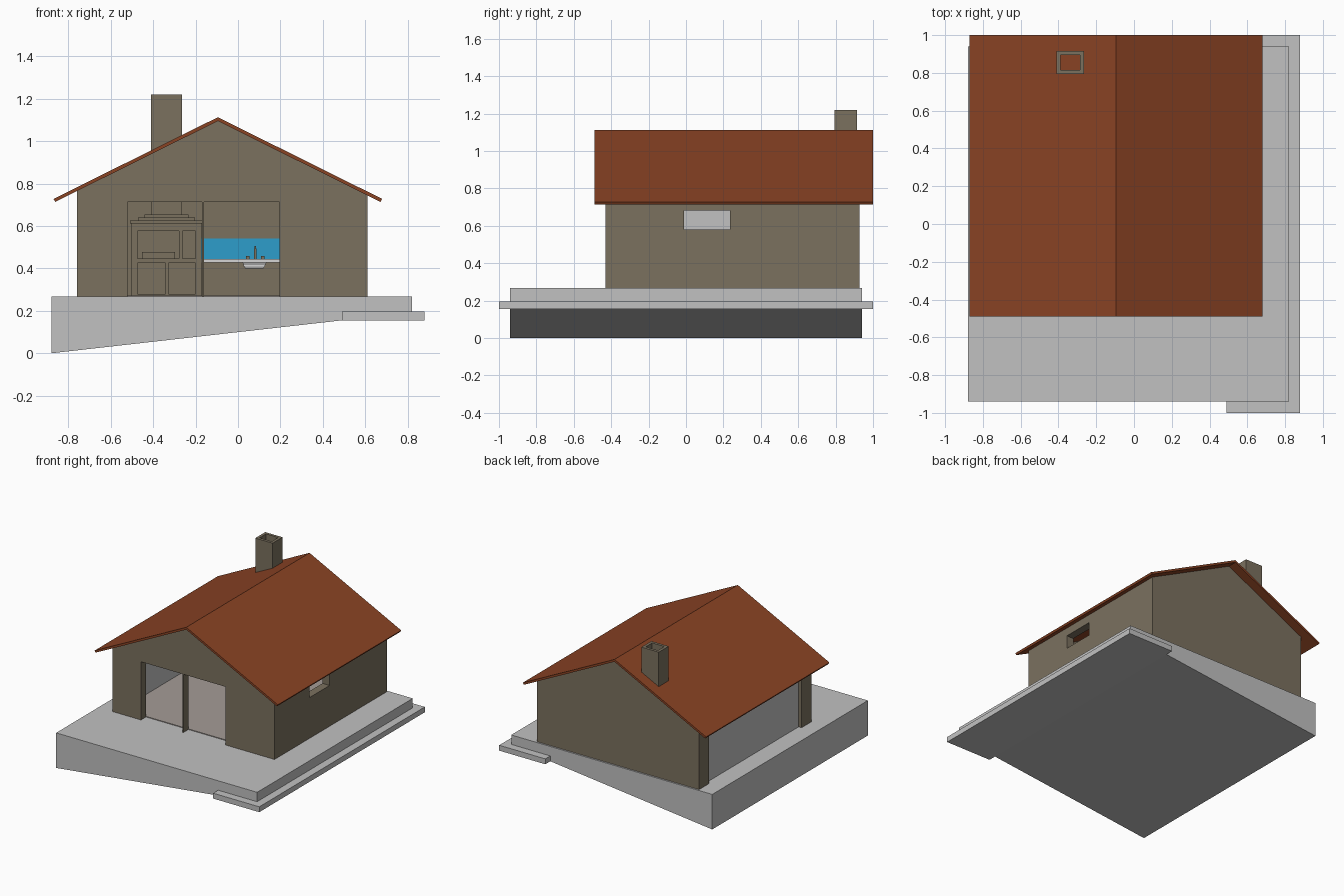
import bpy, bmesh, math
from mathutils import Vector

if "Cube" in bpy.data.objects:
    bpy.data.objects.remove(bpy.data.objects["Cube"])


def material(name, r, g, b):
    lin = [((c / 255 + 0.055) / 1.055) ** 2.4 for c in (r, g, b)]
    m = bpy.data.materials.new(name)
    m.diffuse_color = (*lin, 1)
    m.use_nodes = True
    m.node_tree.nodes["Principled BSDF"].inputs["Base Color"].default_value = m.diffuse_color
    return m


CONCRETE = material("concrete grey", 193, 193, 193)
STONE = material("stone brown", 123, 113, 95)
TILE = material("roof red brown", 138, 67, 36)
FLOOR = material("floor pinkish grey", 165, 156, 151)
BLUE = material("splash blue", 45, 157, 203)
WHITE = material("counter light grey", 214, 214, 214)


def finish(name, bm, mat):
    bmesh.ops.recalc_face_normals(bm, faces=bm.faces)
    me = bpy.data.meshes.new(name)
    bm.to_mesh(me)
    bm.free()
    ob = bpy.data.objects.new(name, me)
    bpy.context.collection.objects.link(ob)
    if mat:
        me.materials.append(mat)
    return ob


def prism(name, pts, lo, hi, axis, mat):
    """Extrude a (horizontal, z) profile along axis x or y."""
    bm = bmesh.new()
    place = (lambda p: (p[0], lo, p[1])) if axis == 'y' else (lambda p: (lo, p[0], p[1]))
    face = bm.faces.new([bm.verts.new(place(p)) for p in pts])
    new = bmesh.ops.extrude_face_region(bm, geom=[face])['geom']
    d = hi - lo
    shift = Vector((0, d, 0)) if axis == 'y' else Vector((d, 0, 0))
    bmesh.ops.translate(bm, vec=shift, verts=[v for v in new if isinstance(v, bmesh.types.BMVert)])
    return finish(name, bm, mat)


def box(name, x, y, z, mat, rim=0, depth=0, taper=1):
    """Box from ranges; optional narrowed base and a recess in the top."""
    bm = bmesh.new()
    bmesh.ops.create_cube(bm, size=1)
    for v in bm.verts:
        k = taper if v.co.z < 0 else 1
        v.co = [sum(r) / 2 + c * (r[1] - r[0]) * s
                for r, c, s in zip((x, y, z), v.co, (k, k, 1))]
    if rim:
        bm.normal_update()
        top = max(bm.faces, key=lambda f: f.calc_center_median().z)
        bmesh.ops.inset_region(bm, faces=[top], thickness=rim)
        new = bmesh.ops.extrude_face_region(bm, geom=[top])['geom']
        bmesh.ops.translate(bm, vec=(0, 0, -depth),
                            verts=[v for v in new if isinstance(v, bmesh.types.BMVert)])
        if top.is_valid:
            bm.faces.remove(top)
    return finish(name, bm, mat)


def cut(ob, x, y, z):
    """Cut a box-shaped opening."""
    cutter = box("cutter", x, y, z, None)
    cutter.hide_render = True
    m = ob.modifiers.new("opening", 'BOOLEAN')
    m.operation, m.solver, m.object = 'DIFFERENCE', 'EXACT', cutter
    bpy.context.view_layer.objects.active = ob
    bpy.ops.object.modifier_apply(modifier=m.name)
    bpy.data.objects.remove(cutter)


# Foundation on a slope, with the lower step
prism("foundation", [(-0.88, 0), (0.49, 0.155), (0.82, 0.16), (0.82, 0.268), (-0.88, 0.268)],
      -0.94, 0.94, 'y', CONCRETE)
box("lower_step", (0.49, 0.88), (-1, 1), (0.155, 0.196), CONCRETE)

# Roof: one bent sheet
RX, RZ, SLOPE, T = -0.095, 1.113, 0.497, 0.018
EAVE = 0.775


def roof_z(x):
    return RZ - SLOPE * abs(x - RX)


ez = roof_z(RX + EAVE)
prism("roof", [(RX - EAVE, ez), (RX, RZ), (RX + EAVE, ez), (RX + EAVE - 0.008, ez - 0.014),
               (RX, RZ - T), (RX - EAVE + 0.008, ez - 0.014)], -0.49, 1.0, 'y', TILE)

# Walls
X0, X1, Y0, Y1, W, BASE = -0.76, 0.61, -0.43, 0.928, 0.06, 0.268


def under(x):
    return roof_z(x) - T + 0.001


gable = [(X0, BASE), (X1, BASE), (X1, under(X1)), (RX, under(RX)), (X0, under(X0))]
front = prism("front_wall", gable, Y0, Y0 + W, 'y', STONE)
cut(front, (-0.52, 0.195), (Y0 - 0.1, Y0 + W + 0.1), (0.2, 0.713))
prism("back_wall", gable, Y1 - W, Y1, 'y', STONE)


def side_wall(name, x):
    return prism(name, [(x, BASE), (x + W, BASE), (x + W, under(x + W)), (x, under(x))],
                 Y0 + W, Y1 - W, 'y', STONE)


left = side_wall("left_wall", X0)
cut(left, (X0 - 0.1, X0 + W + 0.1), (-0.31, 0.81), (0.2, 0.713))
right = side_wall("right_wall", X1 - W)
cut(right, (X1 - W - 0.1, X1 + 0.1), (-0.01, 0.235), (0.58, 0.682))
box("door_post", (-0.169, -0.161), (Y0, Y0 + W), (BASE, 0.713), STONE)
box("left_pane", (-0.735, -0.727), (-0.31, 0.81), (BASE, 0.713), CONCRETE)
box("floor", (X0 + W - 0.025, X1 - W), (Y0 + W, Y1 - W), (BASE - 0.002, BASE + 0.005), FLOOR)

# Fireplace with niches, stepped mantel and chimney
FB = Y1 - W
fire = box("fireplace", (-0.505, -0.172), (0.68, FB), (BASE, 0.625), STONE)
for x, z in [((-0.475, -0.278), (0.447, 0.577)), ((-0.262, -0.2), (0.447, 0.577)),
             ((-0.475, -0.343), (0.28, 0.425)), ((-0.328, -0.2), (0.28, 0.425))]:
    cut(fire, x, (0.6, FB - 0.04), z)
for i, half in enumerate((0.135, 0.103)):
    z = 0.625 + 0.015 * i
    box(f"mantel_step_{i + 1}", (-0.337 - half, -0.337 + half), (0.70 + 0.02 * i, FB),
        (z, z + 0.015), STONE)
box("mantel_shelf", (-0.51, -0.167), (0.67, FB), (0.613, 0.625), STONE)
box("fire_grate", (-0.452, -0.298), (0.72, 0.80), (0.447, 0.477), STONE)
box("chimney", (-0.41, -0.264), (0.795, 0.915), (0.655, 1.22), STONE, rim=0.03, depth=0.5)

# Kitchen counter with sink, tap and blue splashback
counter = box("counter", (-0.172, X1 - W), (0.66, FB), (0.428, 0.444), WHITE)
cut(counter, (0.03, 0.125), (0.70, 0.81), (0.4, 0.5))
box("sink", (0.02, 0.135), (0.69, 0.82), (0.40, 0.43), WHITE, rim=0.01, depth=0.022, taper=0.75)
box("splashback", (-0.172, X1 - W), (FB - 0.006, FB), (0.444, 0.54), BLUE)
box("tap_stem", (0.075, 0.087), (0.825, 0.84), (0.444, 0.495), STONE)
box("tap_spout", (0.078, 0.084), (0.77, 0.84), (0.495, 0.505), STONE)
for side, x in (("left", 0.046), ("right", 0.116)):
    box(f"tap_handle_{side}", (x - 0.008, x + 0.008), (0.82, 0.84), (0.444, 0.459), STONE)
